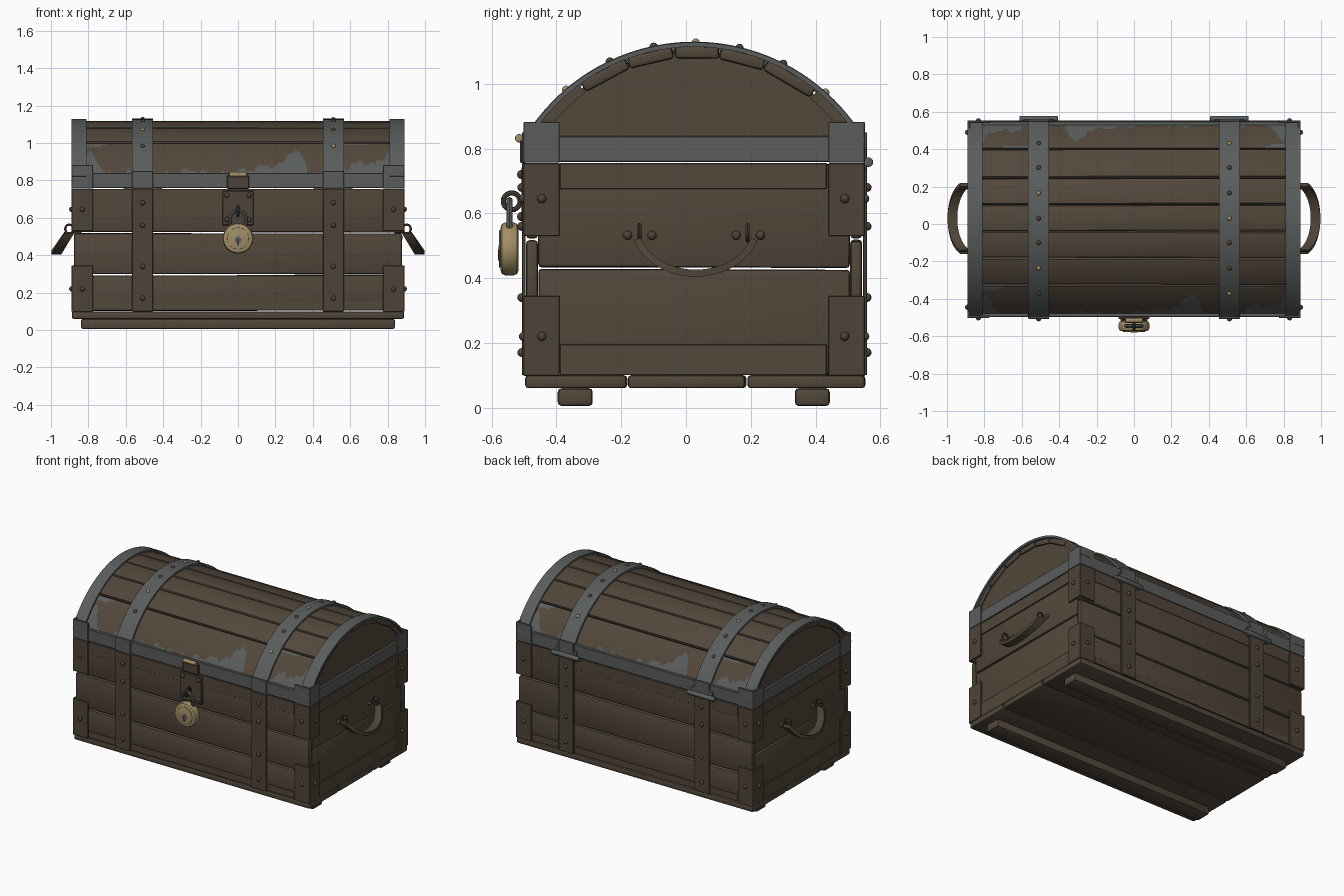
import bpy, bmesh, math, random
from mathutils import Matrix, Vector

if "Cube" in bpy.data.objects:
    bpy.data.objects.remove(bpy.data.objects["Cube"])

random.seed(4)
YC, ZC, R = 0.025, 0.518, 0.60          # lid arc centre and radius
YF, YB = -0.494, 0.544                  # outer faces of front and back planks


def material(name, rgb):
    m = bpy.data.materials.new(name)
    m.diffuse_color = (*rgb, 1)
    m.use_nodes = True
    m.node_tree.nodes["Principled BSDF"].inputs["Base Color"].default_value = m.diffuse_color
    return m


WOOD = material("brown wood", (0.085, 0.063, 0.043))
RUST = material("brown iron", (0.076, 0.056, 0.038))
GREY = material("grey iron", (0.100, 0.110, 0.105))
DARK = material("dark iron", (0.045, 0.042, 0.040))
GOLD = material("brass", (0.36, 0.27, 0.13))


def finish(name, bm, *mats):
    bmesh.ops.recalc_face_normals(bm, faces=bm.faces)
    me = bpy.data.meshes.new(name)
    bm.to_mesh(me)
    bm.free()
    for m in mats:
        me.materials.append(m)
    ob = bpy.data.objects.new(name, me)
    bpy.context.collection.objects.link(ob)
    return ob


def box(name, x, y, z, mat, bevel=0.003, rot=None, seg=1):
    bm = bmesh.new()
    bmesh.ops.create_cube(bm, size=1)
    size = (x[1] - x[0], y[1] - y[0], z[1] - z[0])
    bmesh.ops.scale(bm, vec=size, verts=bm.verts)
    if bevel:
        bmesh.ops.bevel(bm, geom=bm.edges[:], offset=bevel, segments=seg, affect='EDGES', profile=0.5)
    c = Vector((sum(x) / 2, sum(y) / 2, sum(z) / 2))
    bm.transform(Matrix.Translation(c) @ (rot or Matrix()))
    return finish(name, bm, mat)


def cylinder(name, c, r, depth, axis, mat, bevel=0.0, sides=32):
    bm = bmesh.new()
    bmesh.ops.create_cone(bm, cap_ends=True, segments=sides, radius1=r, radius2=r, depth=depth)
    if bevel:
        rims = [e for e in bm.edges if abs(e.verts[0].co.z - e.verts[1].co.z) < 1e-5]
        bmesh.ops.bevel(bm, geom=rims, offset=bevel, segments=2, affect='EDGES', profile=0.5)
    bm.transform(Matrix.Translation(c) @ Matrix.Rotation(math.pi / 2, 4, 'Y' if axis == 'X' else 'X'))
    return finish(name, bm, mat)


def sweep(name, rings, mat, closed=False):
    """Skin a list of rings of points."""
    bm = bmesh.new()
    vs = [[bm.verts.new(p) for p in ring] for ring in rings]
    n, k = len(vs), len(vs[0])
    for i in range(n if closed else n - 1):
        for j in range(k):
            a, b = vs[i], vs[(i + 1) % n]
            bm.faces.new((a[j], a[(j + 1) % k], b[(j + 1) % k], b[j]))
    if not closed:
        bm.faces.new(vs[0])
        bm.faces.new(vs[-1])
    return finish(name, bm, mat)


def tube(name, pts, r, mat, closed=False, k=8):
    pts, rings = [Vector(p) for p in pts], []
    n = len(pts)
    normal = (pts[1] - pts[0]).cross(pts[n // 2] - pts[0]).normalized()
    for i, p in enumerate(pts):
        t = pts[(i + 1) % n] - pts[i - 1] if closed else pts[min(i + 1, n - 1)] - pts[max(i - 1, 0)]
        side = t.normalized().cross(normal)
        rings.append([p + r * (math.cos(a) * normal + math.sin(a) * side)
                      for a in (2 * math.pi * j / k for j in range(k))])
    return sweep(name, rings, mat, closed)


def arc_strip(name, x0, x1, a0, a1, r0, r1, na, mats, nx=1, rule=None):
    """Curved plate on the lid arc; rule(x, s) picks the material of outer faces."""
    bm = bmesh.new()

    def pt(i, j, r):
        a = math.radians(a0 + (a1 - a0) * j / na)
        return bm.verts.new((x0 + (x1 - x0) * i / nx, YC + r * math.sin(a), ZC + r * math.cos(a)))
    for r in (r0, r1):
        g = [[pt(i, j, r) for j in range(na + 1)] for i in range(nx + 1)]
        for i in range(nx):
            for j in range(na):
                f = bm.faces.new((g[i][j], g[i + 1][j], g[i + 1][j + 1], g[i][j + 1]))
                if rule and r == r1:
                    f.material_index = rule(x0 + (x1 - x0) * (i + .5) / nx, (j + .5) / na)
    bmesh.ops.bridge_loops(bm, edges=[e for e in bm.edges if e.is_boundary])
    return finish(name, bm, *mats)


def rivets(name, spots, mat, r=0.014):
    bm = bmesh.new()
    for p in spots:
        bmesh.ops.create_uvsphere(bm, u_segments=10, v_segments=6, radius=r, matrix=Matrix.Translation(p))
    return finish(name, bm, mat)


def tilt(axis, deg):
    return Matrix.Rotation(math.radians(random.uniform(-deg, deg)), 4, axis)


# runners and floor
for y in (-0.342, 0.39):
    box("foot_runner", (-0.84, 0.84), (y - .054, y + .054), (0.005, 0.06), WOOD, 0.012, seg=2)
for y0, y1 in ((-.495, -.183), (-.177, .184), (.19, .553)):
    box("floor_plank", (-.888, .888), (y0, y1), (0.06, 0.10), WOOD, 0.01, tilt('Z', .2), 2)

# wall planks
for z0, z1 in ((.103, .293), (.299, .517), (.523, .752)):
    box("front_plank", (-.878, .878), (YF, YF + .037), (z0, z1), WOOD, 0.012, tilt('Y', .15), 2)
    box("back_plank", (-.878, .878), (YB - .037, YB), (z0, z1), WOOD, 0.012, tilt('Y', .15), 2)
for s in (-1, 1):
    for z0, z1 in ((.103, .427), (.433, .752)):
        x = sorted((s * .838, s * .875))
        box("side_plank", x, (-.456, .506), (z0, z1), WOOD, 0.01, tilt('X', .4), 2)
    for z0, z1 in ((.10, .195), (.675, .755)):
        box("side_trim", sorted((s * .87, s * .883)), (-.39, .435), (z0, z1), WOOD, .002)
for y in (YF, YB):
    for z0, z1 in ((.105, .15), (.674, .755)):
        box("long_trim", (-.77, .77), (y - .004, y + .004), (z0, z1), WOOD, .001)


# corner brackets
def bracket(name, sx, front, z0, z1, mat):
    y = -.502 if front else .552
    d = 1 if front else -1
    box(name, sorted((sx * .775, sx * .89)), sorted((y, y + d * .012)), (z0, z1), mat, .002)
    box(name, sorted((sx * .878, sx * .89)), sorted((y, y + d * .112)), (z0, z1), mat, .002)


brown_spots, brass_spots, lid_spots = [], [], []
for sx in (-1, 1):
    for front in (True, False):
        bracket("lower_corner", sx, front, .098, .345, RUST)
        bracket("upper_corner", sx, front, .53, .755, RUST)
        bracket("lid_corner", sx, front, .757, .882, GREY)
        for z in (.22, .645):
            brown_spots.append((sx * .832, -.502 if front else .552, z))
            brown_spots.append((sx * .89, -.445 if front else .49, z))

# lid rim
for y in (YF - .003, YB - .022):
    box("lid_rim_long", (-.882, .882), (y, y + .025), (.759, .84), GREY, .002)
for x in (-.884, .859):
    box("lid_rim_side", (x, x + .025), (-.49, .54), (.759, .838), GREY, .002)


# lid planks; the two outermost carry worn grey paint
def bump(x, c, w):
    return math.exp(-((x - c) / w) ** 4)


def worn(x, s):
    h = .10 + .5 * bump(x, -.82, .08) + .55 * bump(x, .31, .05) + .22 * bump(x, .18, .10)
    h += .3 * bump(x, .72, .13) + .5 * bump(x, .84, .05)
    h += .06 * math.sin(23 * x + 1) + .05 * math.sin(61 * x) + .03 * math.sin(127 * x)
    top = .14 * bump(x, -.78, .07) + .10 * bump(x, .60, .1)
    return 1 if s < h or s > 1 - top else 0


arc_strip("front_lid_plank", -.875, .875, -59.5, -36.5, R - .035, R - .002, 14, (WOOD, GREY), 190, worn)
arc_strip("back_lid_plank", -.875, .875, 59.5, 39.5, R - .035, R - .002, 14, (WOOD, GREY), 190,
          lambda x, s: worn(-x, s))
cuts = (-36, -20.4, -6.2, 7.6, 21.9, 39)
for a0, a1 in zip(cuts, cuts[1:]):
    a, half = math.radians((a0 + a1) / 2), math.radians((a1 - a0) / 2)
    w, r = R * math.sin(half) - .004, R - .021
    cy, cz = YC + r * math.sin(a), ZC + r * math.cos(a)
    box("lid_plank", (-.878, .878), (cy - w, cy + w), (cz - .019, cz + .019), WOOD, .01,
        Matrix.Rotation(-a, 4, 'X') @ tilt('Z', .15), 2)

# lid end panels
for s in (-1, 1):
    prof = [(YC + (R - .018) * math.sin(math.radians(a)), ZC + (R - .018) * math.cos(math.radians(a)))
            for a in range(-59, 60, 4)] + [(.53, .765), (-.48, .765)]
    sweep("lid_end_panel", [[(s * x, y, z) for y, z in prof] for x in (.84, .868)], WOOD)
    arc_strip("lid_end_band", s * .81, s * .89, -60, 60, R - .004, R + .010, 32, (GREY,))

# straps over lid and body
for sx in (-1, 1):
    x0, x1 = sx * .51 - .056, sx * .51 + .056
    arc_strip("lid_strap", x0, x1, -60, 60, R - .01, R + .012, 32, (GREY,))
    for y in (-.507, .547):
        box("body_strap", (x0, x1), (y, y + .012), (.1, .755), RUST, .002)
        box("lid_strap_end", (x0, x1), (y, y + .012), (.757, .85), GREY, .002)
        for z in (.17, .34, .56, .68):
            brown_spots.append((sx * .51, y + (0 if y < 0 else .012), z))
    for i, y in enumerate((-.37, -.235, -.10, .03, .165, .30, .43)):
        z = ZC + math.sqrt((R + .009) ** 2 - (y - YC) ** 2)
        (brass_spots if (i + (sx > 0)) % 3 == 1 else lid_spots).append((sx * .51, y, z))
    # back hinges
    cylinder("hinge_barrel", (sx * .51, .563, .758), .015, .205, 'X', GREY, .003, 14)
    box("hinge_leaf", (sx * .51 - .08, sx * .51 + .08), (.548, .558), (.735, .80), GREY, .002)

# carrying handles
for s in (-1, 1):
    rings = []
    for i in range(25):
        t = math.radians(-72 + 6 * i)
        u, d = math.sin(t) / math.sin(math.radians(72)), (math.cos(t) - .309) / .691
        y, z, x = .03 + .18 * u, .52 - .105 * d, .903 + .068 * d
        ny, nz = .011 * math.sin(t) * .9, .011 * math.cos(t)
        rings.append([(s * (x - .026), y - ny, z + nz), (s * (x + .026), y - ny, z + nz),
                      (s * (x + .026), y + ny, z - nz), (s * (x - .026), y + ny, z - nz)])
    sweep("carry_handle", rings, RUST)
    for y in (-.143, .19):
        tube("handle_eye", [(s * (.902 + .022 * math.cos(a)), y, .54 + .024 * math.sin(a))
                            for a in (math.tau * i / 16 for i in range(16))], .006, RUST, True)
    brown_spots += [(s * .876, y, .532) for y in (-.18, -.105, .155, .23)]

# hasp and staple
box("hasp_plate", (-.083, .083), (-.508, -.49), (.56, .745), RUST, .004)
box("hasp_tab", (-.06, .06), (-.512, -.492), (.755, .825), RUST, .004)
cylinder("hasp_pin", (0, -.515, .832), .013, .095, 'X', GOLD, .003, 14)
brown_spots += [(x, -.508, z) for x in (-.06, .06) for z in (.59, .72)]
tube("staple_ring", [(0, -.538 + .026 * math.cos(a), .637 + .026 * math.sin(a))
                     for a in (math.tau * i / 20 for i in range(20))], .008, RUST, True)

# padlock
cylinder("padlock_body", (0, -.545, .49), .082, .056, 'Y', GOLD, .016, 36)
cylinder("padlock_face", (0, -.573, .49), .058, .008, 'Y', GOLD, .002, 36)
cylinder("keyhole_disc", (0, -.577, .482), .018, .004, 'Y', GREY, 0, 20)
box("keyhole_slot", (-.005, .005), (-.580, -.577), (.455, .488), DARK, 0)
tube("padlock_shackle", [(-.042, -.545, .54)] + [(-.042 * math.cos(a), -.545, .595 + .045 * math.sin(a))
     for a in (math.pi * i / 14 for i in range(15))] + [(.042, -.545, .54)], .010, GREY)

rivets("body_rivets", brown_spots, RUST)
rivets("lid_rivets", lid_spots, RUST, .013)
rivets("brass_rivets", brass_spots, GOLD, .013)

bpy.ops.object.select_all(action='SELECT')
bpy.context.view_layer.objects.active = bpy.data.objects["hasp_plate"]
bpy.ops.object.shade_smooth_by_angle(angle=math.radians(35))
